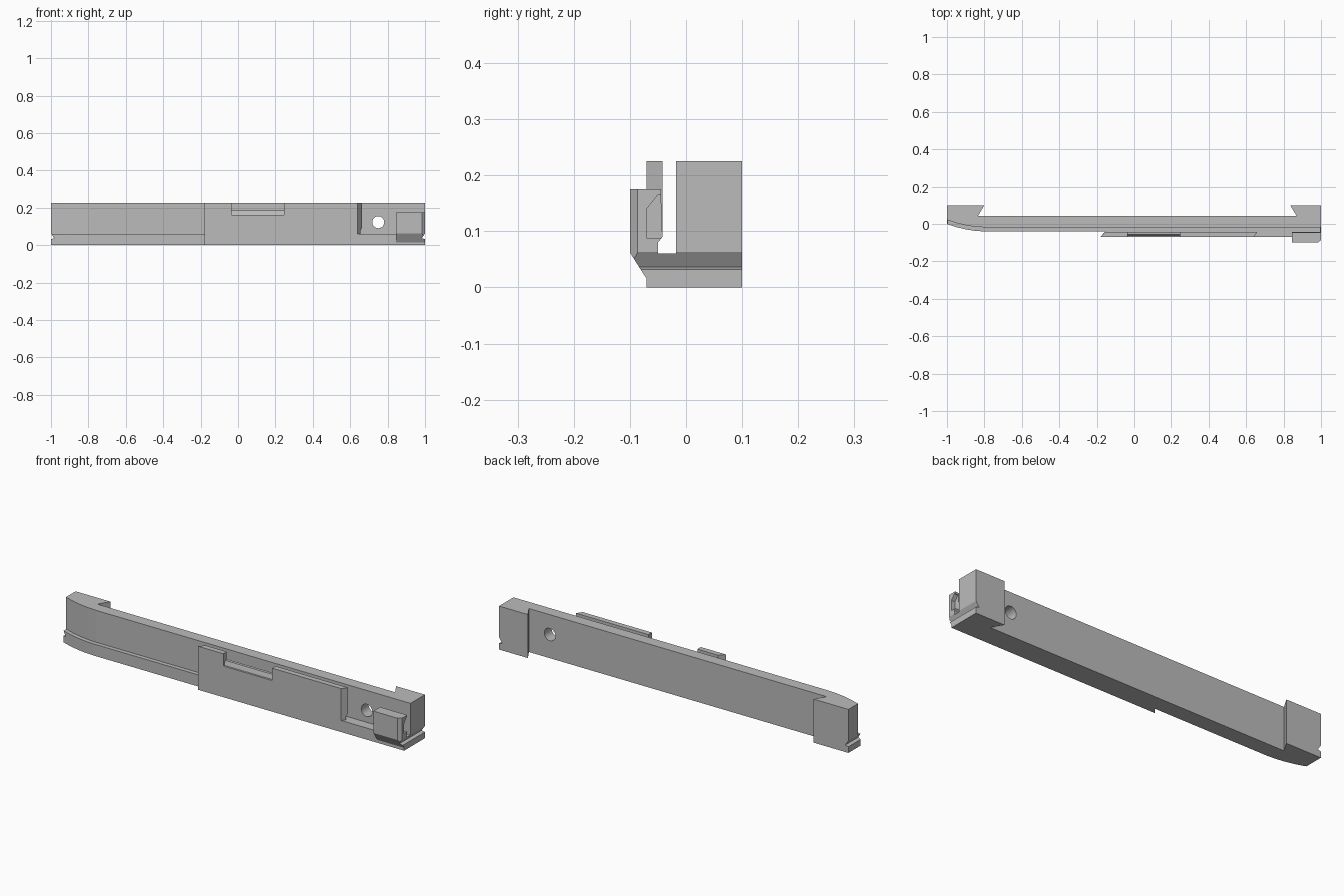
import bpy, bmesh, math
from mathutils import Vector

cube = bpy.data.objects.get("Cube")
if cube:
    bpy.data.objects.remove(cube, do_unlink=True)

grey = bpy.data.materials.new("plain grey")
grey.use_nodes = True
colour = (0.5, 0.5, 0.5, 1)
grey.diffuse_color = colour
grey.node_tree.nodes["Principled BSDF"].inputs["Base Color"].default_value = colour


def prism(name, outline, axis, low, high):
    """Extrude a 2D outline along an axis; the other two axes stay in x, y, z order."""
    def place(p, d):
        v = list(p)
        v.insert("xyz".index(axis), d)
        return Vector(v)
    bm = bmesh.new()
    face = bm.faces.new([bm.verts.new(place(p, low)) for p in outline])
    new = bmesh.ops.extrude_face_region(bm, geom=[face])["geom"]
    shift = place((0, 0), high - low)
    bmesh.ops.translate(bm, vec=shift, verts=[g for g in new if isinstance(g, bmesh.types.BMVert)])
    bmesh.ops.recalc_face_normals(bm, faces=bm.faces[:])
    mesh = bpy.data.meshes.new(name)
    bm.to_mesh(mesh)
    bm.free()
    mesh.materials.append(grey)
    obj = bpy.data.objects.new(name, mesh)
    bpy.context.collection.objects.link(obj)
    return obj


def cut(obj, cutter, keep=False):
    """Subtract the cutter and bake the result."""
    mod = obj.modifiers.new("cut", 'BOOLEAN')
    mod.operation, mod.solver, mod.object = 'DIFFERENCE', 'EXACT', cutter
    graph = bpy.context.evaluated_depsgraph_get()
    graph.update()
    mesh = bpy.data.meshes.new_from_object(obj.evaluated_get(graph))
    obj.modifiers.clear()
    obj.data = mesh
    if not keep:
        bpy.data.objects.remove(cutter, do_unlink=True)


TOP, FLOOR = 0.225, 0.06
FRONT, BACK = -0.07, 0.1

# Rear wall with a dovetailed block at each end and a curved left front
curve = [(-1, 0.022), (-0.95, 0.005), (-0.9, -0.007), (-0.85, -0.015), (-0.8, -0.018)]
wall = prism("rear_wall", curve + [
    (1, -0.018), (1, BACK), (0.835, BACK), (0.87, 0.042),
    (-0.835, 0.042), (-0.8, BACK), (-1, BACK)], "z", 0, TOP)

# Base rail, stepping forward under the front plate
ledge = [(x, y - 0.022) for x, y in curve]
rail = prism("base_rail", ledge + [
    (-0.155, -0.04), (-0.18, FRONT), (1, FRONT), (1, -0.018)] + curve[::-1], "z", 0, FLOOR)

# Front plate, undercut at the back, with slanted ends
plate = prism("front_plate", [
    (FRONT, FLOOR), (FRONT, TOP), (-0.042, TOP), (-0.042, 0.09),
    (-0.05, 0.08), (-0.05, FLOOR)], "x", -0.18, 0.66)
cut(plate, prism("trim", [(-0.189, -0.08), (-0.146, -0.032), (-0.2, -0.03)], "z", 0, 0.3))
cut(plate, prism("trim", [(0.633, -0.08), (0.667, -0.032), (0.7, -0.08)], "z", 0, 0.3))

# Notch with a sloping floor in the plate's top edge
cut(plate, prism("notch", [
    (-0.08, 0.16), (-0.062, 0.162), (-0.055, 0.185), (-0.03, 0.187),
    (-0.03, 0.3), (-0.08, 0.3)], "x", -0.035, 0.245))

# Corner lug with sloping underside, trimmed corner and end pocket
lug = prism("corner_lug", [
    (FRONT, 0.015), (-0.1, 0.062), (-0.1, 0.175), (-0.045, 0.175),
    (-0.042, 0.09), (-0.05, 0.08), (-0.05, 0.015)], "x", 0.845, 1)
cut(lug, prism("trim", [(0.97, -0.11), (1.02, -0.07), (1.02, -0.11)], "z", 0, 0.3))
cut(lug, prism("pocket", [
    (FRONT, 0.088), (FRONT, 0.14), (-0.05, 0.165), (-0.03, 0.165),
    (-0.03, 0.088)], "x", 0.98, 1.1))

# Round hole through the wall
hole = [(0.75 + 0.032 * math.cos(a), 0.122 + 0.032 * math.sin(a))
        for a in (math.tau * i / 32 for i in range(32))]
cut(wall, prism("hole", hole, "y", -0.2, 0.2))

# V grooves across both ends
for side in (-1, 1):
    groove = prism("groove", [
        (side * 1.01, 0.078), (side * 0.982, 0.036), (side * 1.01, 0.03)], "y", -0.2, 0.2)
    for part in (wall, rail, lug):
        cut(part, groove, keep=True)
    bpy.data.objects.remove(groove, do_unlink=True)
